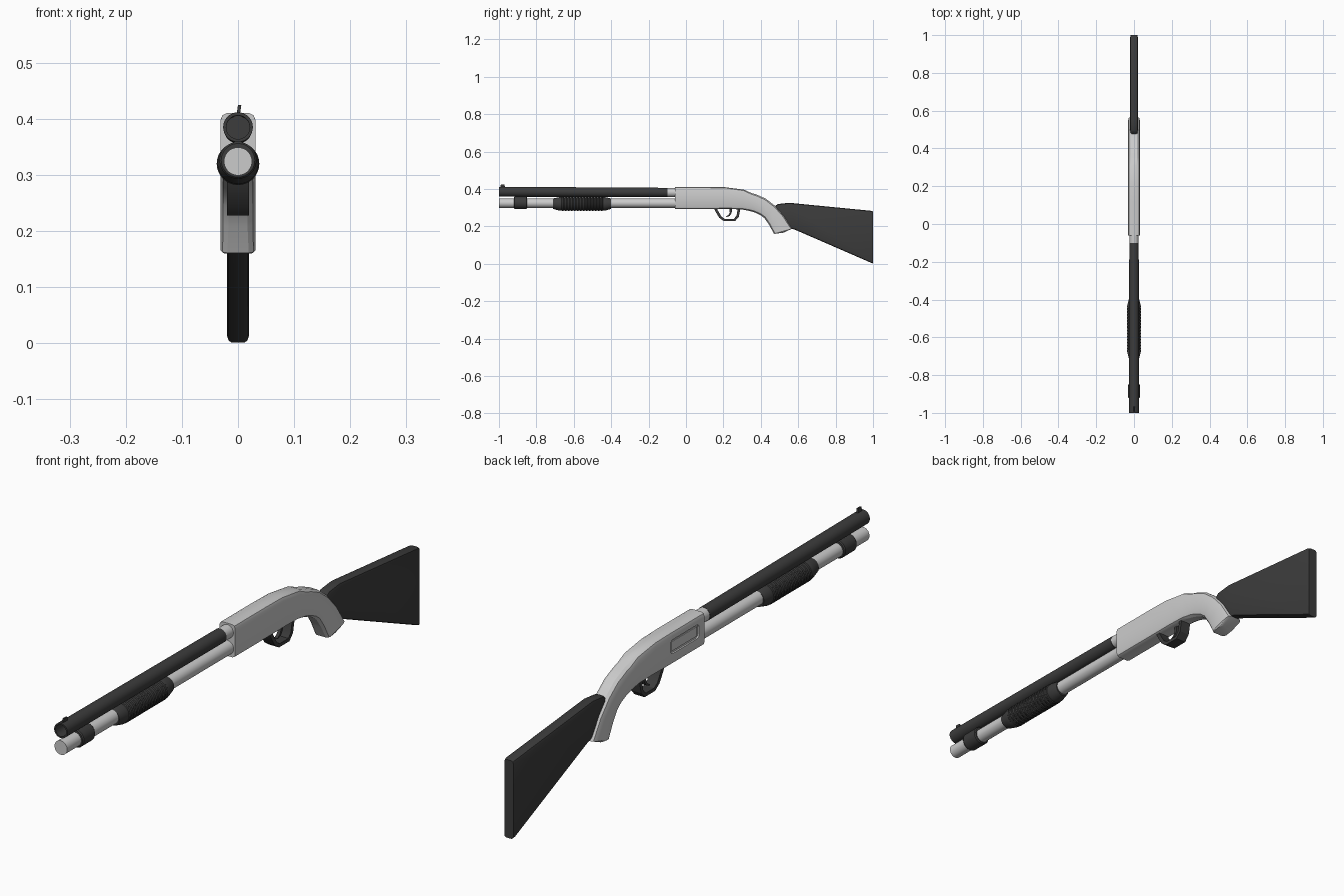
import bpy, bmesh, math

if "Cube" in bpy.data.objects:
    bpy.data.objects.remove(bpy.data.objects["Cube"])

dark = bpy.data.materials.new("dark_finish")
dark.diffuse_color = (0.045, 0.045, 0.045, 1)
dark.use_nodes = True
dark.node_tree.nodes["Principled BSDF"].inputs["Base Color"].default_value = dark.diffuse_color


def finish(name, bm, mat=None, angle=30):
    bmesh.ops.recalc_face_normals(bm, faces=bm.faces)
    mesh = bpy.data.meshes.new(name)
    bm.to_mesh(mesh)
    bm.free()
    ob = bpy.data.objects.new(name, mesh)
    bpy.context.collection.objects.link(ob)
    if mat:
        mesh.materials.append(mat)
    bpy.ops.object.select_all(action='DESELECT')
    ob.select_set(True)
    bpy.context.view_layer.objects.active = ob
    bpy.ops.object.shade_smooth_by_angle(angle=math.radians(angle))
    return ob


def skin(name, rings, mat=None, angle=30):
    """Bridge rings of equal length and cap both ends."""
    bm = bmesh.new()
    loops = [[bm.verts.new(p) for p in ring] for ring in rings]
    n = len(loops[0])
    for a, b in zip(loops, loops[1:]):
        for i in range(n):
            j = (i + 1) % n
            bm.faces.new((a[i], a[j], b[j], b[i]))
    bm.faces.new(loops[0])
    bm.faces.new(loops[-1])
    return finish(name, bm, mat, angle)


def lathe(name, profile, mat=None, sides=32):
    """profile: (y, radius, centre z)"""
    steps = [2 * math.pi * i / sides for i in range(sides)]
    return skin(name, [[(r * math.cos(a), y, z + r * math.sin(a)) for a in steps]
                       for y, r, z in profile], mat)


def body(name, stations, mat=None, angle=30):
    """stations: (top y, top z, bottom y, bottom z, half width, side chamfer, end chamfer)"""
    rings = []
    for yt, zt, yb, zb, w, cw, ch in stations:
        f = ch / math.hypot(yt - yb, zt - zb)
        half = [(w - cw, 0), (w - 0.3 * cw, 0.3 * f), (w, f),
                (w, 1 - f), (w - 0.3 * cw, 1 - 0.3 * f), (w - cw, 1)]
        full = half + [(-x, t) for x, t in reversed(half)]
        rings.append([(x, yt + (yb - yt) * t, zt + (zb - zt) * t) for x, t in full])
    return skin(name, rings, mat, angle)


def slab(name, pts, w, mat=None, lean=0):
    """Extrude a y-z outline across x."""
    base = min(z for _, z in pts)
    return skin(name, [[(s * w + lean * (z - base), y, z) for y, z in pts]
                       for s in (-1, 1)], mat)


# Barrel with open muzzle, and the collar joining it to the receiver
lathe("barrel", [(-0.93, 0.021, 0.384), (-1, 0.021, 0.385), (-1, 0.0265, 0.385),
                 (-0.1, 0.025, 0.381)], dark)
lathe("barrel_collar", [(-0.11, 0.024, 0.381), (-0.05, 0.024, 0.381)])

# Magazine tube with its clamp
MAG = 0.324
lathe("magazine_tube", [(-1, 0.025, MAG), (-0.05, 0.025, MAG)])
lathe("tube_clamp", [(-0.92, 0.030, 0.326), (-0.916, 0.033, 0.326),
                     (-0.854, 0.033, 0.326), (-0.85, 0.030, 0.326)], dark)

# Ribbed pump handle
pump = [(-0.71, 0.028, 0.321), (-0.675, 0.0365, 0.320)]
for i in range(14):
    y = -0.665 + i * 0.016
    pump += [(y, 0.0355, 0.320), (y + 0.003, 0.038, 0.320),
             (y + 0.009, 0.038, 0.320), (y + 0.012, 0.0355, 0.320)]
pump += [(-0.435, 0.0365, 0.320), (-0.40, 0.028, 0.321)]
lathe("pump_handle", pump, dark)

# Front sight
slab("front_sight", [(-0.992, 0.405), (-0.99, 0.425), (-0.972, 0.425), (-0.965, 0.405)],
     0.003, dark, lean=0.15)

# Receiver flowing into the grip
receiver = body("receiver", [
    (-0.060, 0.410, -0.060, 0.293, 0.031, 0.011, 0.012),
    (0.120, 0.410, 0.150, 0.293, 0.031, 0.011, 0.012),
    (0.210, 0.409, 0.230, 0.293, 0.031, 0.012, 0.014),
    (0.310, 0.396, 0.300, 0.290, 0.031, 0.014, 0.018),
    (0.350, 0.378, 0.345, 0.281, 0.031, 0.015, 0.022),
    (0.375, 0.371, 0.370, 0.273, 0.031, 0.015, 0.024),
    (0.425, 0.349, 0.400, 0.259, 0.031, 0.015, 0.025),
    (0.476, 0.310, 0.420, 0.243, 0.031, 0.015, 0.024),
    (0.525, 0.255, 0.444, 0.208, 0.031, 0.014, 0.022),
    (0.567, 0.187, 0.470, 0.161, 0.031, 0.012, 0.018),
    (0.520, 0.166, 0.476, 0.160, 0.027, 0.008, 0.008)], angle=28)

# Ejection port cut into the left side, with the bolt inside it
bpy.ops.mesh.primitive_cube_add(size=1, location=(-0.033, 0.05, 0.357))
cutter = bpy.context.object
cutter.scale = (0.016, 0.16, 0.05)
bpy.ops.object.transform_apply(location=False, rotation=False, scale=True)
bm = bmesh.new()
bm.from_mesh(cutter.data)
across = [e for e in bm.edges if abs(e.verts[0].co.x - e.verts[1].co.x) > 0.01]
bmesh.ops.bevel(bm, geom=across, offset=0.012, segments=3, affect='EDGES', profile=0.5)
bm.to_mesh(cutter.data)
bm.free()
cut = receiver.modifiers.new("port", 'BOOLEAN')
cut.operation = 'DIFFERENCE'
cut.solver = 'EXACT'
cut.object = cutter
bpy.context.view_layer.objects.active = receiver
bpy.ops.object.modifier_apply(modifier=cut.name)
bpy.data.objects.remove(cutter)
bpy.ops.mesh.primitive_cube_add(size=1, location=(-0.024, 0.05, 0.357))
bolt = bpy.context.object
bolt.name = "bolt"
bolt.scale = (0.008, 0.142, 0.034)

# Shoulder stock
body("stock", [
    (0.465, 0.300, 0.545, 0.195, 0.018, 0.008, 0.012),
    (0.490, 0.319, 0.560, 0.189, 0.020, 0.009, 0.012),
    (0.550, 0.326, 0.585, 0.181, 0.020, 0.009, 0.012),
    (0.990, 0.283, 0.990, 0.005, 0.020, 0.007, 0.010),
    (1.000, 0.280, 1.000, 0.001, 0.018, 0.007, 0.010)], dark)

# Trigger guard and trigger
outer = [(0.148, 0.300), (0.155, 0.283), (0.178, 0.245), (0.203, 0.228),
         (0.262, 0.228), (0.282, 0.250), (0.292, 0.300)]
inner = [(0.278, 0.300), (0.270, 0.257), (0.256, 0.240),
         (0.208, 0.240), (0.190, 0.252), (0.170, 0.285), (0.165, 0.300)]
slab("trigger_guard", outer + inner, 0.02, dark)
slab("trigger", [(0.232, 0.300), (0.234, 0.275), (0.228, 0.262), (0.214, 0.252),
                 (0.216, 0.249), (0.234, 0.256), (0.244, 0.272), (0.248, 0.300)], 0.006, dark)
